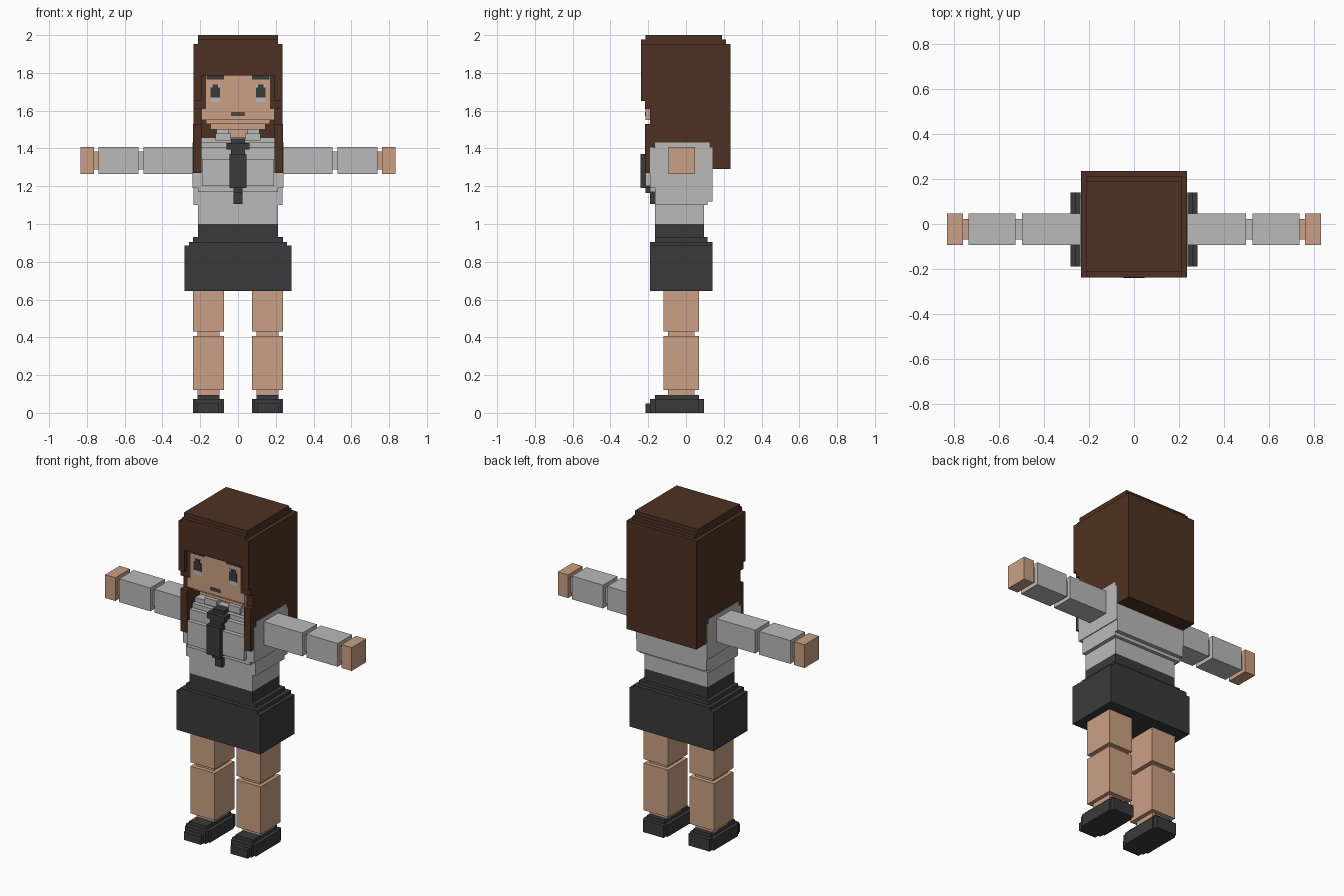
import bpy, bmesh


def material(name, rgb):
    m = bpy.data.materials.new(name)
    m.diffuse_color = (*rgb, 1)
    return m


BROWN = material("hair brown", (0.076, 0.031, 0.015))
SKIN = material("skin", (0.590, 0.352, 0.227))
GREY = material("shirt grey", (0.491, 0.491, 0.491))
DARK = material("charcoal", (0.042, 0.042, 0.042))
MOUTH = material("mouth brown", (0.09, 0.055, 0.042))


def blocks(name, mat, boxes, mirror=False):
    """One object from boxes (x0, x1, y0, y1, z0, z1), optionally mirrored in x."""
    bm = bmesh.new()
    for x0, x1, y0, y1, z0, z1 in boxes:
        cube = bmesh.ops.create_cube(bm, size=1)["verts"]
        for v in cube:
            v.co = (x1 if v.co.x > 0 else x0,
                    y1 if v.co.y > 0 else y0,
                    z1 if v.co.z > 0 else z0)
    me = bpy.data.meshes.new(name)
    bm.to_mesh(me)
    bm.free()
    me.materials.append(mat)
    ob = bpy.data.objects.new(name, me)
    bpy.context.collection.objects.link(ob)
    if mirror:
        ob.modifiers.new("mirror", 'MIRROR')
    return ob


def tiers(name, mat, rows):
    """Stacked centred boxes (half width, y0, y1, z0, z1)."""
    return blocks(name, mat, [(-w, w, *r) for w, *r in rows])


# Shoes: stepped, with narrow toe and heel
blocks("shoes", DARK, [
    (0.10, 0.215, -0.215, 0.095, 0, 0.05),
    (0.075, 0.237, -0.165, 0.07, 0, 0.073),
    (0.085, 0.225, -0.19, 0.095, 0, 0.073),
    (0.097, 0.215, -0.165, 0.07, 0.07, 0.095)], True)

# Legs with recessed joints
blocks("legs", SKIN, [
    (0.073, 0.237, -0.12, 0.07, 0.12, 0.408),
    (0.073, 0.237, -0.12, 0.07, 0.432, 0.66),
    (0.097, 0.215, -0.095, 0.045, 0.09, 0.5)], True)

# Skirt and waistband
tiers("skirt", DARK, [
    (0.283, -0.19, 0.14, 0.645, 0.885),
    (0.26, -0.19, 0.14, 0.88, 0.905),
    (0.237, -0.165, 0.115, 0.90, 0.93),
    (0.213, -0.165, 0.095, 0.92, 1.0)])

# Shirt: waist, chest, bust and stepped shoulders
tiers("shirt", GREY, [
    (0.213, -0.165, 0.095, 1.0, 1.11),
    (0.235, -0.165, 0.115, 1.10, 1.13),
    (0.235, -0.165, 0.14, 1.12, 1.405),
    (0.213, -0.19, 0.0, 1.17, 1.385),
    (0.19, -0.215, 0.0, 1.20, 1.345),
    (0.24, -0.19, 0.14, 1.19, 1.405),
    (0.24, -0.165, 0.125, 1.40, 1.432),
    (0.195, -0.14, 0.10, 1.42, 1.457)])
blocks("collar", GREY, [
    (0.04, 0.12, -0.15, -0.09, 1.44, 1.48),
    (0.05, 0.115, -0.13, -0.07, 1.47, 1.50)], True)

# Necktie follows the chest steps
tiers("necktie", DARK, [
    (0.037, -0.19, -0.10, 1.42, 1.452),
    (0.06, -0.215, -0.10, 1.395, 1.43),
    (0.037, -0.215, -0.10, 1.36, 1.40),
    (0.046, -0.24, -0.10, 1.19, 1.37),
    (0.025, -0.215, -0.10, 1.165, 1.20),
    (0.023, -0.19, -0.10, 1.105, 1.17)])

# Arms with recessed elbows, wrists and hands
blocks("sleeves", GREY, [
    (0.22, 0.50, -0.093, 0.047, 1.265, 1.407),
    (0.527, 0.738, -0.093, 0.047, 1.265, 1.407),
    (0.45, 0.60, -0.068, 0.022, 1.288, 1.384)], True)
blocks("hands", SKIN, [
    (0.763, 0.833, -0.093, 0.047, 1.265, 1.407),
    (0.70, 0.80, -0.068, 0.022, 1.288, 1.384)], True)

# Head
tiers("head", SKIN, [
    (0.07, -0.10, 0.06, 1.40, 1.53),
    (0.145, -0.165, 0.13, 1.50, 1.54),
    (0.17, -0.19, 0.13, 1.53, 1.56),
    (0.193, -0.215, 0.13, 1.55, 1.61),
    (0.17, -0.215, 0.13, 1.60, 1.80)])

# Hair: stepped crown, fringe, back and side curtains, front locks
tiers("hair", BROWN, [
    (0.213, -0.215, 0.19, 1.97, 2.0),
    (0.213, -0.238, 0.213, 1.94, 1.976),
    (0.236, -0.238, 0.236, 1.785, 1.952),
    (0.236, -0.10, 0.236, 1.62, 1.79),
    (0.236, 0.12, 0.236, 1.29, 1.70),
    (0.08, -0.238, -0.10, 1.79, 1.83)])
blocks("side_hair", BROWN, [
    (0.193, 0.236, -0.19, 0.20, 1.41, 1.80),
    (0.17, 0.236, -0.217, -0.10, 1.61, 1.80),
    (0.193, 0.236, -0.238, -0.15, 1.65, 1.80),
    (0.193, 0.237, -0.217, -0.17, 1.27, 1.53)], True)

# Face details as thin plates
blocks("eye_whites", GREY, [(0.095, 0.145, -0.218, -0.212, 1.645, 1.738)], True)
blocks("irises", DARK, [
    (0.095, 0.145, -0.221, -0.213, 1.67, 1.722),
    (0.105, 0.135, -0.221, -0.213, 1.67, 1.738)], True)
blocks("eyebrows", DARK, [(0.075, 0.168, -0.221, -0.213, 1.765, 1.787)], True)
blocks("mouth", MOUTH, [(-0.037, 0.037, -0.218, -0.212, 1.573, 1.592)])
